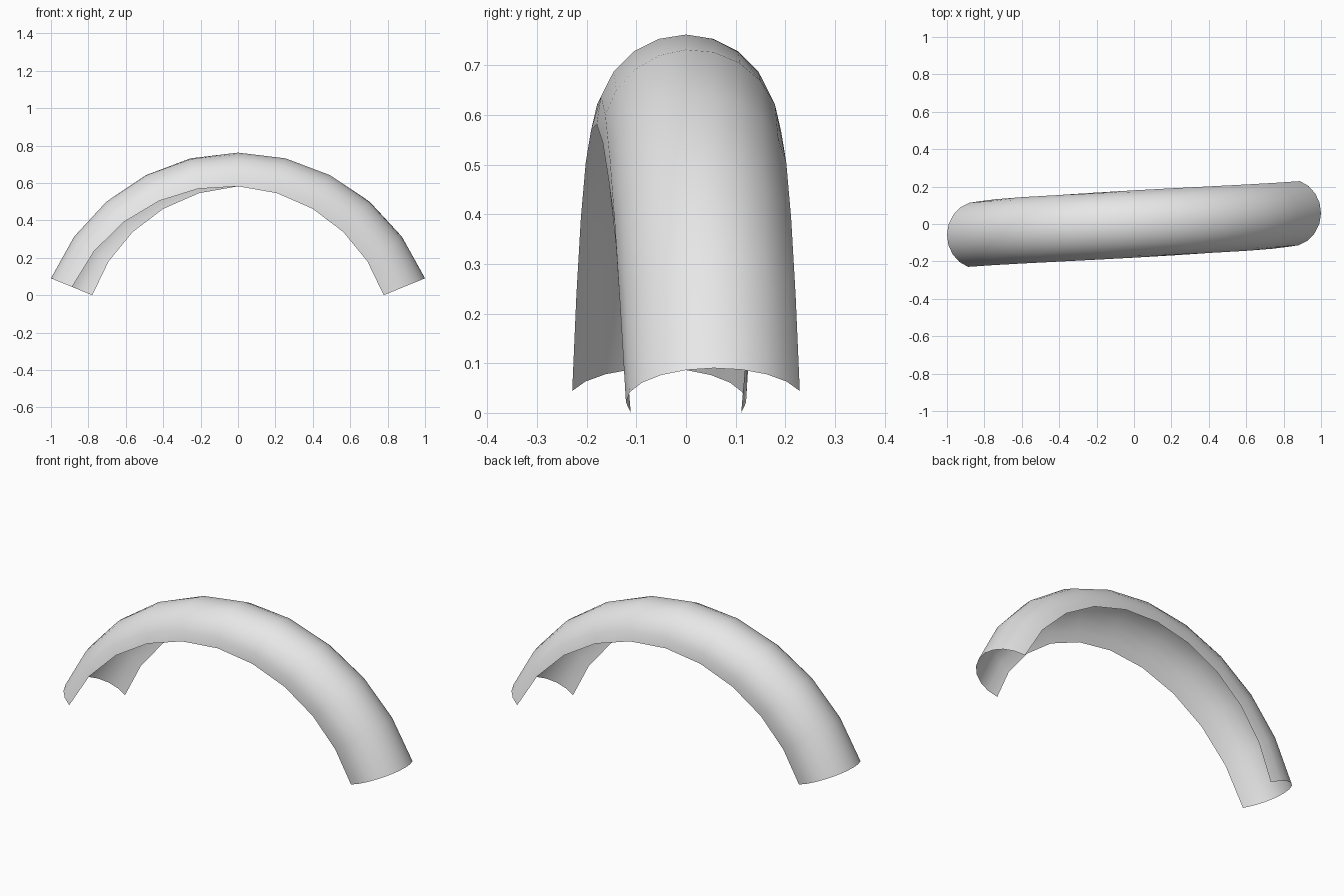
import bpy
import bmesh
from math import sin, cos, radians

cube = bpy.data.objects.get("Cube")
if cube:
    bpy.data.objects.remove(cube, do_unlink=True)

# Plain grey material
grey = bpy.data.materials.new("light grey")
grey.use_nodes = True
colour = (0.8, 0.8, 0.8, 1)
grey.diffuse_color = colour
grey.node_tree.nodes["Principled BSDF"].inputs["Base Color"].default_value = colour

# Arch: half-round section swept along an arc, twisting and drifting sideways
ARC_RADIUS, TUBE_RADIUS, CENTRE_Z = 0.9, 0.18, -0.32
HALF_SWEEP, END_TWIST, END_SHIFT = radians(67.8), radians(19), 0.059
STEPS, SIDES = 10, 10


def arch_point(i, j):
    t = 2 * i / STEPS - 1
    sweep = t * HALF_SWEEP
    around = radians(180 * j / SIDES - 90) - t * END_TWIST
    r = ARC_RADIUS + TUBE_RADIUS * cos(around)
    y = t * END_SHIFT + TUBE_RADIUS * sin(around)
    return r * sin(sweep), y, CENTRE_Z + r * cos(sweep)


bm = bmesh.new()
rings = [[bm.verts.new(arch_point(i, j)) for j in range(SIDES + 1)]
         for i in range(STEPS + 1)]
for a, b in zip(rings, rings[1:]):
    for j in range(SIDES):
        bm.faces.new((a[j], b[j], b[j + 1], a[j + 1])).smooth = True

# Rest the lowest rim corners on the ground
low = min(v.co.z for v in bm.verts)
bmesh.ops.translate(bm, verts=bm.verts, vec=(0, 0, -low))

mesh = bpy.data.meshes.new("arched_fender")
bm.to_mesh(mesh)
bm.free()
mesh.materials.append(grey)
fender = bpy.data.objects.new("arched_fender", mesh)
bpy.context.collection.objects.link(fender)
